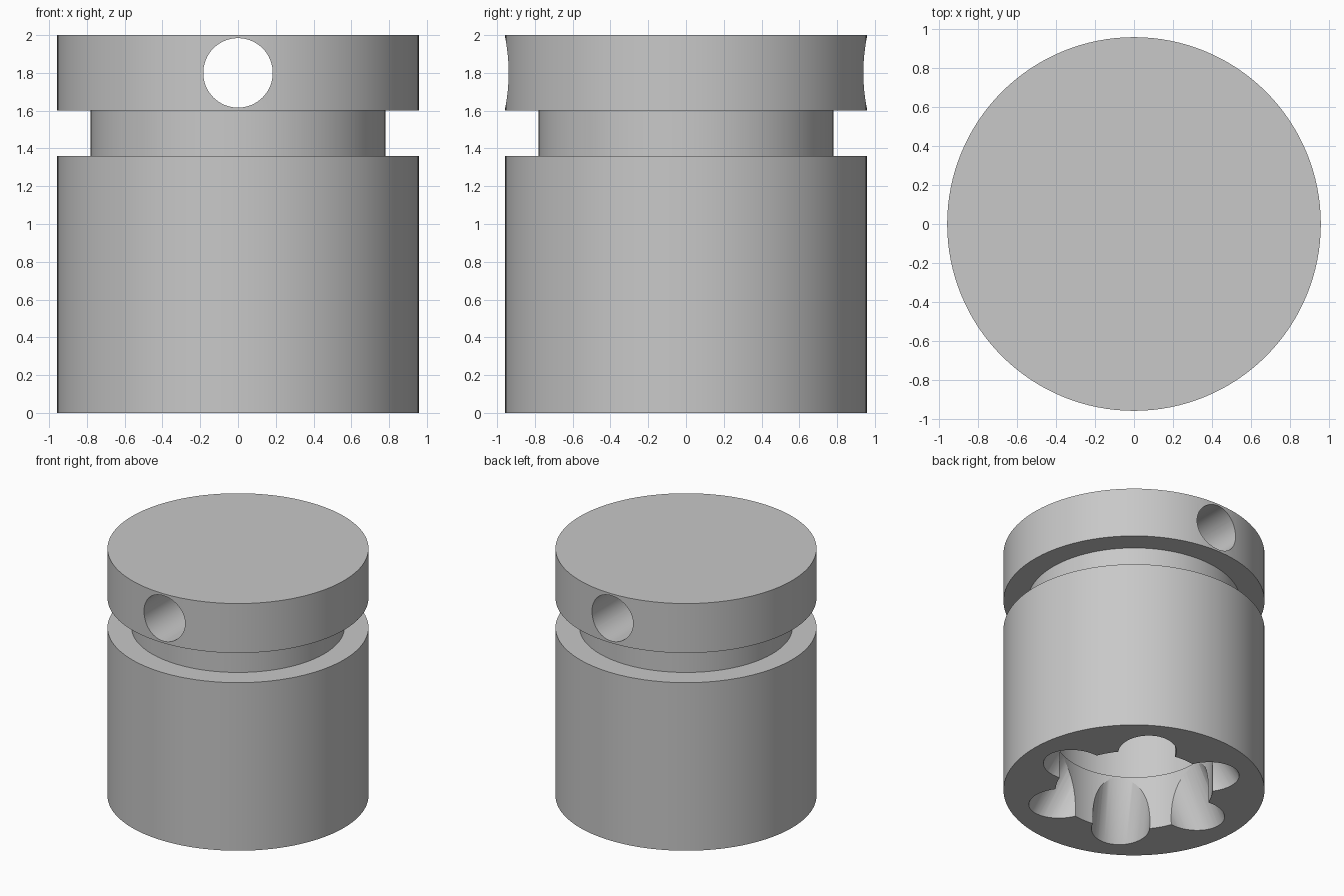
import bpy, bmesh, math
from mathutils import Matrix, Vector

if "Cube" in bpy.data.objects:
    bpy.data.objects.remove(bpy.data.objects["Cube"], do_unlink=True)

# Single satin grey
grey = bpy.data.materials.new("plain grey")
grey.use_nodes = True
grey.diffuse_color = (0.58, 0.58, 0.58, 1)
grey.node_tree.nodes["Principled BSDF"].inputs["Base Color"].default_value = grey.diffuse_color

SIDES = 128
RADIUS = 0.957


def make_object(name, bm):
    bmesh.ops.recalc_face_normals(bm, faces=bm.faces)
    mesh = bpy.data.meshes.new(name)
    bm.to_mesh(mesh)
    bm.free()
    mesh.materials.append(grey)
    obj = bpy.data.objects.new(name, mesh)
    bpy.context.collection.objects.link(obj)
    return obj


def lathe(name, profile):
    """Revolve (radius, height) points that start and end on the axis."""
    bm = bmesh.new()
    verts = [bm.verts.new((r, 0, z)) for r, z in profile]
    edges = [bm.edges.new(pair) for pair in zip(verts, verts[1:])]
    bmesh.ops.spin(bm, geom=verts + edges, cent=(0, 0, 0), axis=(0, 0, 1),
                   angle=math.tau, steps=SIDES, use_duplicate=False)
    bmesh.ops.remove_doubles(bm, verts=bm.verts, dist=0.0005)
    return make_object(name, bm)


def cylinder_between(name, start, end, radius, sides):
    start, end = Vector(start), Vector(end)
    axis = end - start
    turn = axis.to_track_quat("Z", "Y").to_matrix().to_4x4()
    bm = bmesh.new()
    bmesh.ops.create_cone(bm, cap_ends=True, segments=sides, radius1=radius,
                          radius2=radius, depth=axis.length,
                          matrix=Matrix.Translation((start + end) / 2) @ turn)
    cutter = make_object(name, bm)
    cutter.hide_render = True
    return cutter


# Grooved body with a round socket opening into a slightly wider chamber
body = lathe("knob_body", [
    (0, 2), (RADIUS, 2), (RADIUS, 1.6), (0.78, 1.6), (0.78, 1.36),
    (RADIUS, 1.36), (RADIUS, 0), (0.575, 0), (0.575, 0.44),
    (0.6, 0.44), (0.6, 1.2), (0, 1.2)])

# Cross hole through the head
cutters = [cylinder_between("cross_hole", (0, -1.2, 1.8), (0, 1.2, 1.8), 0.184, 64)]

# Six slanted flutes around the socket mouth
LEAN = 0.55
for i in range(6):
    spin = Matrix.Rotation(i * math.tau / 6, 3, "Z")
    ends = [spin @ Vector((0.566 - LEAN * z, 0, z)) for z in (-0.4, 0.62)]
    cutters.append(cylinder_between("flute_%d" % i, *ends, 0.213, 48))

bpy.ops.object.select_all(action="DESELECT")
bpy.context.view_layer.objects.active = body
body.select_set(True)
for cutter in cutters:
    cut = body.modifiers.new(cutter.name, "BOOLEAN")
    cut.operation = "DIFFERENCE"
    cut.solver = "EXACT"
    cut.object = cutter
    bpy.ops.object.modifier_apply(modifier=cut.name)
    bpy.data.objects.remove(cutter, do_unlink=True)

bpy.ops.object.shade_smooth_by_angle(angle=math.radians(30))
